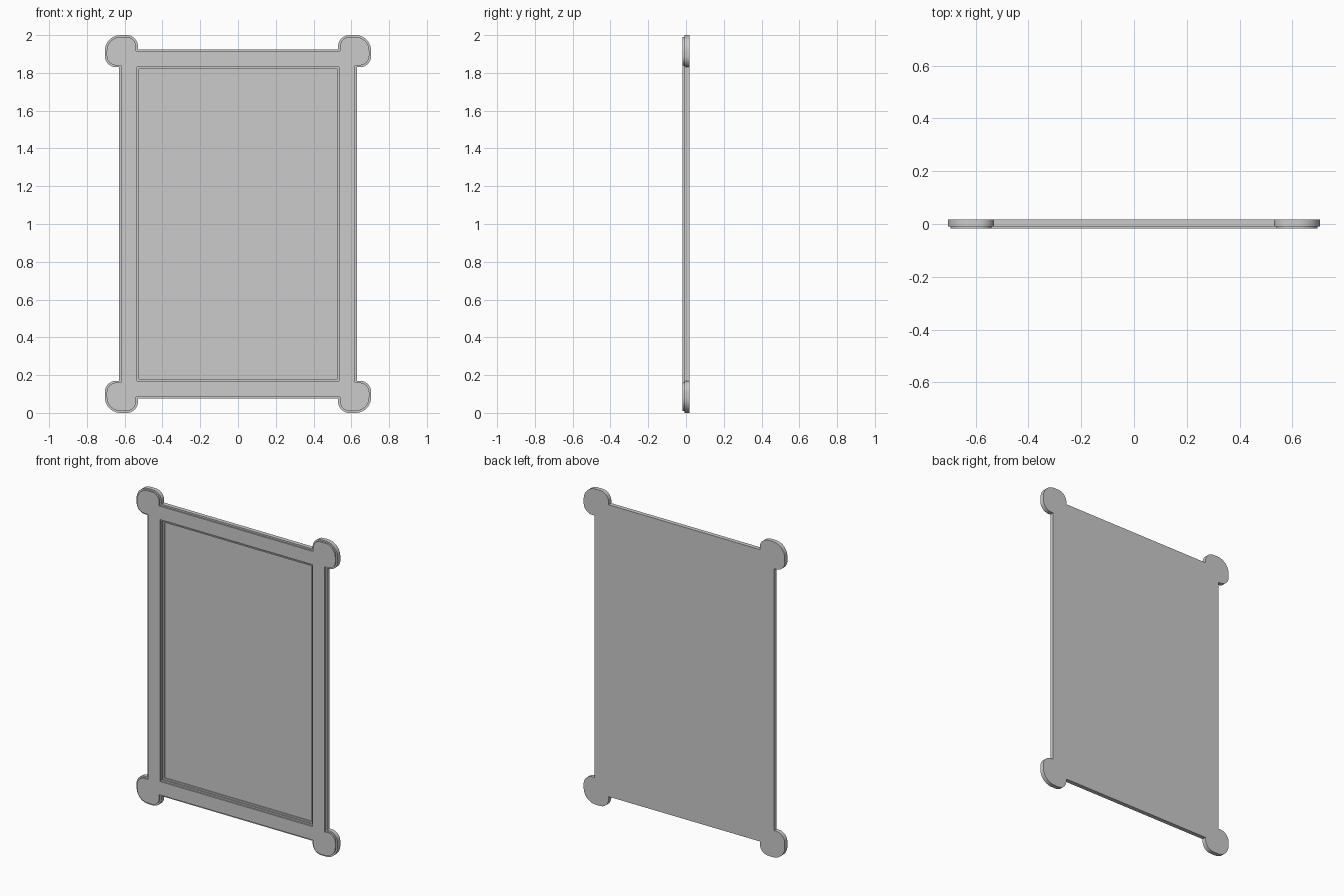
import bpy, bmesh, math
from mathutils import Vector

if "Cube" in bpy.data.objects:
    bpy.data.objects.remove(bpy.data.objects["Cube"])

BACK, STEP, FRONT = 0.018, -0.009, -0.018


def arc(cx, cz, r, a0, a1, n=10):
    return [(cx + r * math.cos(math.radians(a0 + (a1 - a0) * i / n)),
             cz + r * math.sin(math.radians(a0 + (a1 - a0) * i / n))) for i in range(n + 1)]


# One quarter of the outline: top rail, rounded corner lobe, side rail
quarter = ([(0.53, 0.925)]
           + arc(0.59, 0.94, 0.06, 180, 90)
           + arc(0.622, 0.917, 0.083, 90, 0)
           + arc(0.645, 0.89, 0.06, 0, -90)
           + [(0.63, 0.83)])


def mirror(pts, sx, sz):
    return [(x * sx, z * sz) for x, z in pts]


# Full clockwise outline around the centre
outline = (quarter + mirror(quarter, 1, -1)[::-1]
           + mirror(quarter, -1, -1) + mirror(quarter, -1, 1)[::-1])


def inset(pts, d):
    out = []
    for i, p in enumerate(pts):
        p = Vector(p)
        a = (p - Vector(pts[i - 1])).normalized()
        b = (Vector(pts[(i + 1) % len(pts)]) - p).normalized()
        na, nb = Vector((a.y, -a.x)), Vector((b.y, -b.x))
        out.append(tuple(p + (na + nb) * d / (1 + na.dot(nb))))
    return out


def loft(name, rings):
    """Solid from outlines stacked along y, capped at both ends."""
    bm = bmesh.new()
    loops = [[bm.verts.new((x, y, z + 1)) for x, z in pts] for pts, y in rings]
    n = len(loops[0])
    for a, b in zip(loops, loops[1:]):
        for i in range(n):
            j = (i + 1) % n
            bm.faces.new((a[i], a[j], b[j], b[i]))
    bm.faces.new(loops[0])
    bm.faces.new(loops[-1])
    bmesh.ops.recalc_face_normals(bm, faces=bm.faces)
    mesh = bpy.data.meshes.new(name)
    bm.to_mesh(mesh)
    bm.free()
    ob = bpy.data.objects.new(name, mesh)
    bpy.context.collection.objects.link(ob)
    return ob


def rect(x, z):
    return [(x, z), (x, -z), (-x, -z), (-x, z)]


# Frame body with a stepped front rim
rim = inset(outline, 0.01)
frame = loft("framed_panel", [(outline, BACK), (outline, STEP), (rim, STEP), (rim, FRONT)])

# Stepped recess leaving the inner panel
recess = loft("recess_cutter", [(rect(0.535, 0.83), -0.05), (rect(0.535, 0.83), -0.009),
                                (rect(0.525, 0.82), -0.009), (rect(0.525, 0.82), -0.001),
                                (rect(0.515, 0.81), -0.001), (rect(0.515, 0.81), 0.006)])
recess.hide_render = True
mod = frame.modifiers.new("recess", 'BOOLEAN')
mod.operation = 'DIFFERENCE'
mod.solver = 'EXACT'
mod.object = recess

bpy.context.view_layer.objects.active = frame
frame.select_set(True)
recess.select_set(False)
bpy.ops.object.modifier_apply(modifier=mod.name)
bpy.data.objects.remove(recess)
bpy.ops.object.shade_smooth_by_angle(angle=math.radians(30))
